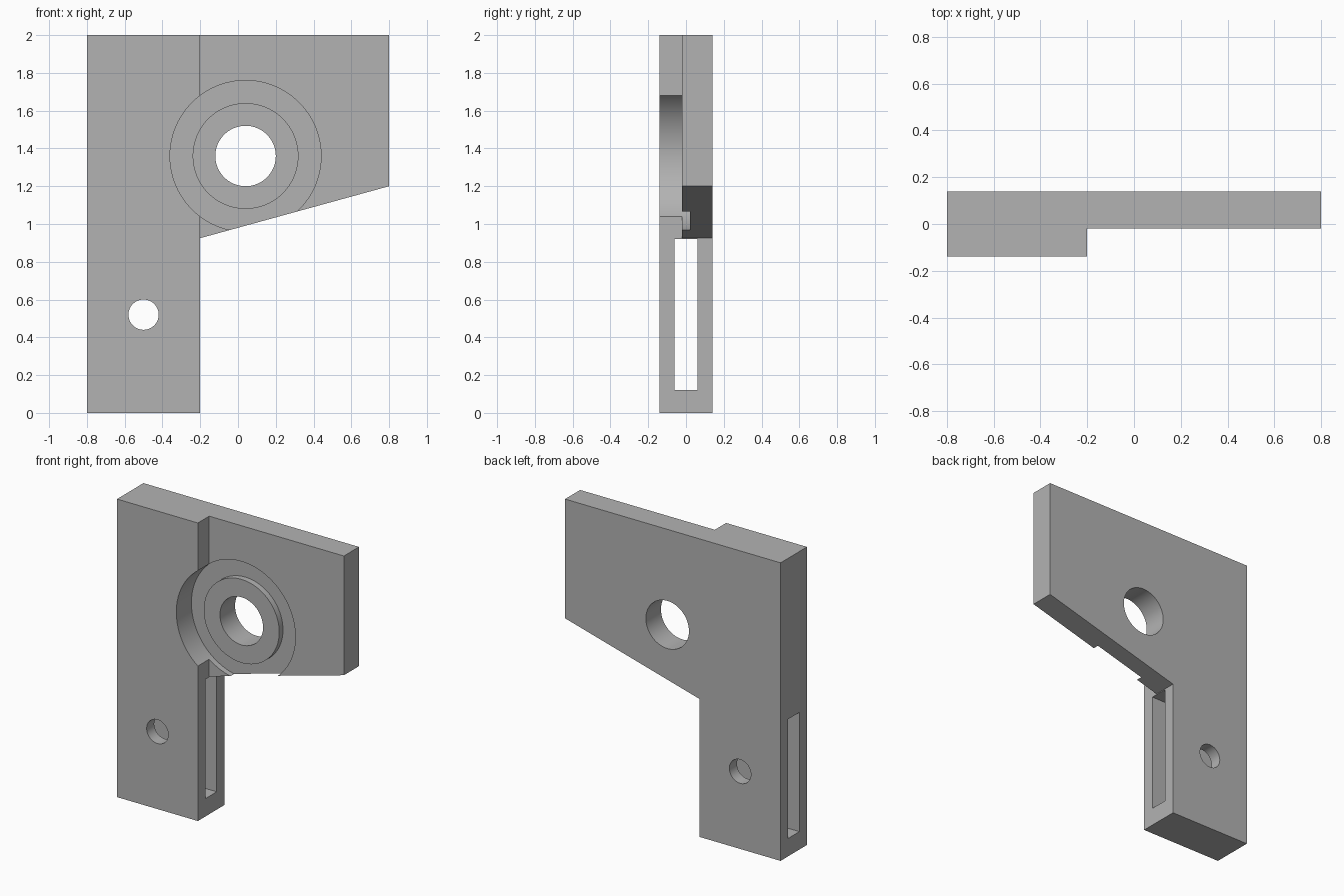
import bpy, bmesh, math
from mathutils import Matrix

cube = bpy.data.objects.get("Cube")
if cube:
    bpy.data.objects.remove(cube, do_unlink=True)

grey = bpy.data.materials.new("plain_grey")
grey.use_nodes = True
GREY = (0.45, 0.45, 0.45, 1)
grey.diffuse_color = GREY
grey.node_tree.nodes["Principled BSDF"].inputs["Base Color"].default_value = GREY


def prism(name, profile, y0, y1):
    """Extrude an x-z outline from y0 to y1."""
    bm = bmesh.new()
    face = bm.faces.new([bm.verts.new((x, y0, z)) for x, z in profile])
    out = bmesh.ops.extrude_face_region(bm, geom=[face])
    verts = [v for v in out["geom"] if isinstance(v, bmesh.types.BMVert)]
    bmesh.ops.translate(bm, verts=verts, vec=(0, y1 - y0, 0))
    bmesh.ops.recalc_face_normals(bm, faces=bm.faces)
    mesh = bpy.data.meshes.new(name)
    bm.to_mesh(mesh)
    bm.free()
    obj = bpy.data.objects.new(name, mesh)
    bpy.context.collection.objects.link(obj)
    mesh.materials.append(grey)
    return obj


def box(name, x0, x1, y0, y1, z0, z1):
    return prism(name, [(x0, z0), (x1, z0), (x1, z1), (x0, z1)], y0, y1)


def disc(name, x, z, radius, y0, y1, sides=96):
    ring = [2 * math.pi * i / sides for i in range(sides)]
    return prism(name, [(x + radius * math.cos(a), z + radius * math.sin(a)) for a in ring], y0, y1)


def combine(target, tool, operation):
    """Apply a boolean and remove the tool."""
    mod = target.modifiers.new(operation, "BOOLEAN")
    mod.operation, mod.solver, mod.object = operation, "EXACT", tool
    bpy.ops.object.select_all(action="DESELECT")
    bpy.context.view_layer.objects.active = target
    target.select_set(True)
    bpy.ops.object.modifier_apply(modifier=mod.name)
    bpy.data.objects.remove(tool, do_unlink=True)


BACK, STEP, FRONT = 0.14, -0.02, -0.14
BORE = (0.04, 1.36)

# Plate with thick post: one outline, with the arm stepped back
bracket = prism("bracket", [(-0.8, 0), (-0.2, 0), (-0.2, 0.925), (0.8, 1.2), (0.8, 2), (-0.8, 2)],
                FRONT, BACK)
combine(bracket, box("arm_step", -0.2, 1, -0.3, STEP, 0.5, 2.2), "DIFFERENCE")

# Round pocket with a raised collar left inside it
pocket = disc("pocket", *BORE, 0.4, -0.3, 0.02)
combine(pocket, disc("collar", *BORE, 0.28, STEP, 0.1), "DIFFERENCE")
combine(bracket, pocket, "DIFFERENCE")

# Bore, pin hole and long slot through the post
combine(bracket, disc("bore", *BORE, 0.16, -0.3, 0.3), "DIFFERENCE")
combine(bracket, disc("pin_hole", -0.5, 0.52, 0.08, -0.3, 0.3), "DIFFERENCE")
combine(bracket, box("slot", -1, 0, -0.06, 0.06, 0.12, 0.92), "DIFFERENCE")

# Smooth round walls, sharp corners
bpy.ops.object.select_all(action="DESELECT")
bracket.select_set(True)
bpy.context.view_layer.objects.active = bracket
bpy.ops.object.shade_smooth_by_angle(angle=math.radians(30))
